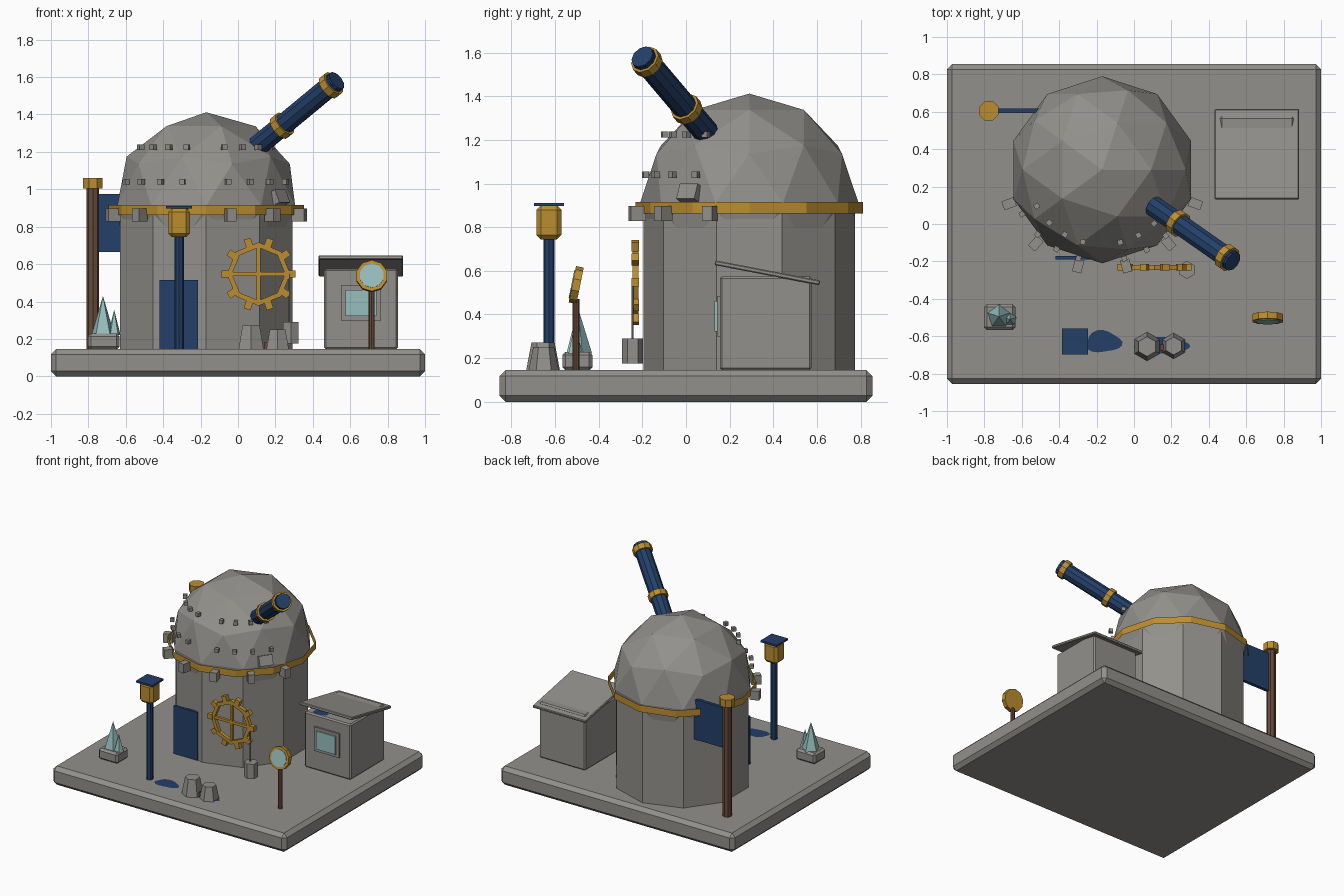
import bpy, bmesh, math
from mathutils import Vector, Matrix

if "Cube" in bpy.data.objects:
    bpy.data.objects.remove(bpy.data.objects["Cube"])

def mat(name, r, g, b):
    m = bpy.data.materials.new(name)
    m.diffuse_color = (r, g, b, 1)
    m.use_nodes = True
    m.node_tree.nodes["Principled BSDF"].inputs["Base Color"].default_value = m.diffuse_color
    return m

STONE = mat("stone grey", .29, .28, .26)
BLUE = mat("navy blue", .017, .05, .14)
GOLD = mat("brass", .50, .27, .03)
GLASS = mat("pale teal", .31, .52, .52)
WOOD = mat("brown wood", .14, .07, .04)

def finish(name, bm, m, matrix):
    me = bpy.data.meshes.new(name)
    bm.transform(matrix)
    bmesh.ops.recalc_face_normals(bm, faces=bm.faces)
    bm.to_mesh(me)
    bm.free()
    me.materials.append(m)
    ob = bpy.data.objects.new(name, me)
    bpy.context.collection.objects.link(ob)
    return ob

def box(name, m, loc, size, rot=None, bevel=0):
    bm = bmesh.new()
    bmesh.ops.create_cube(bm, size=1)
    bm.transform(Matrix.Diagonal((*size, 1)))
    if bevel:
        bmesh.ops.bevel(bm, geom=bm.edges[:], offset=bevel, segments=1, affect='EDGES')
    return finish(name, bm, m, Matrix.Translation(loc) @ (rot or Matrix()))

def tube(name, m, a, b, r1, r2=None, n=8, spin=0, caps=True):
    """Straight prism or cone from point a to point b."""
    a, b = Vector(a), Vector(b)
    bm = bmesh.new()
    bmesh.ops.create_cone(bm, cap_ends=caps, segments=n, radius1=r1,
                          radius2=r1 if r2 is None else r2, depth=(b - a).length)
    q = (b - a).to_track_quat('Z', 'Y').to_matrix().to_4x4()
    if abs((b - a).normalized().z) > .999:
        q = Matrix()
    return finish(name, bm, m, Matrix.Translation((a + b) / 2) @ q @ Matrix.Rotation(spin, 4, 'Z'))

def rz(a): return Matrix.Rotation(a, 4, 'Z')
def rx(a): return Matrix.Rotation(a, 4, 'X')

CX, CY, G = -.17, .29, .145      # tower centre and ground level

def around(deg, r, z):
    a = math.radians(deg)
    return (CX + r * math.cos(a), CY + r * math.sin(a), z)

# Base, tower and dome
box("base_slab", STONE, (0, 0, G / 2), (2, 1.71, G), bevel=.028)
# decagon with a corner pointing to the front
bm = bmesh.new()
ring = [bm.verts.new(around(-90 + 36 * i, .485, G - .01)) for i in range(10)]
f = bm.faces.new(ring)
top = bmesh.ops.extrude_face_region(bm, geom=[f])["geom"]
bmesh.ops.translate(bm, vec=(0, 0, .76), verts=[v for v in top if isinstance(v, bmesh.types.BMVert)])
finish("tower", bm, STONE, Matrix())
bm = bmesh.new()
bmesh.ops.create_icosphere(bm, subdivisions=2, radius=.5)
finish("dome", bm, STONE, Matrix.Translation((CX, CY, .912)))

# Open brass band, brackets and rivets
bm = bmesh.new()
lo = [bm.verts.new(around(30 * i, .522, .862)) for i in range(12)]
hi = [bm.verts.new(around(30 * i, .522, .915)) for i in range(12)]
for i in range(12):
    j = (i + 1) % 12
    bm.faces.new((lo[i], lo[j], hi[j], hi[i]))
finish("dome_band", bm, GOLD, Matrix())
for i in range(6):
    d = 200 + 28 * i
    box("band_bracket", STONE, around(d, .53, .863), (.07, .05, .07), rz(math.radians(d)))
for z, r in ((1.225, .40), (1.04, .49)):
    for d in (209, 225, 240, 255, 284, 299, 314, 330):
        box("dome_rivet", STONE, around(d, r, z), (.028,) * 3, rz(math.radians(d)))
box("dome_vent", STONE, around(325, .475, .955), (.05, .10, .075),
    rz(math.radians(325)) @ Matrix.Rotation(-.4, 4, 'Y'))

# Telescope
S, E = Vector((.105, .095, 1.232)), Vector((.52, -.195, 1.575))
def along(t): return S.lerp(E, t)
tube("telescope_tube", BLUE, S, E, .058, n=10)
for t in (.28, .91):
    tube("telescope_ring", GOLD, along(t), along(t + .07), .071, n=10)
tube("telescope_lens_cap", BLUE, along(.97), along(1.02), .056, n=10)

# Door
box("door", BLUE, (-.317, -.18, .33), (.205, .02, .37))

# Gear wheel with spokes and teeth
W = Vector((.11, -.232, .547))
bm = bmesh.new()
loops = []
for i in range(8):
    a = math.radians(45 * i)
    loops.append([bm.verts.new((r * math.cos(a), y, r * math.sin(a)))
                  for r, y in ((.142, -.014), (.17, -.014), (.17, .014), (.142, .014))])
for i in range(8):
    p, q = loops[i], loops[(i + 1) % 8]
    for k in range(4):
        bm.faces.new((p[k], p[(k + 1) % 4], q[(k + 1) % 4], q[k]))
finish("gear_rim", bm, GOLD, Matrix.Translation(W))
for size in ((.31, .02, .02), (.02, .02, .31)):
    box("gear_spoke", GOLD, W, size)
for i in range(10):
    a = math.radians(36 * i)
    box("gear_tooth", GOLD, W + .177 * Vector((math.cos(a), 0, math.sin(a))),
        (.042, .034, .038), Matrix.Rotation(-a, 4, 'Y'))
tube("weight_cord", STONE, (.275, -.245, .28), (.275, -.245, .55), .005, n=6)
tube("hanging_weight", STONE, (.283, -.245, .175), (.283, -.245, .29), .048, n=6)

# Lamp post
LX, LY = -.315, -.628
tube("lamp_post", BLUE, (LX, LY, G), (LX, LY, .76), .025)
box("lantern", GOLD, (LX, LY, .822), (.115, .115, .155), bevel=.02)
box("lantern_roof", BLUE, (LX, LY, .904), (.138, .138, .014))

# Flat blue patches on the ground and shed
def patch(name, x, y, z, rx_, ry_, wob):
    bm = bmesh.new()
    vs = []
    for i in range(20):
        a = math.tau * i / 20
        k = 1 + wob * math.cos(3 * a + .8)
        vs.append(bm.verts.new((x + rx_ * k * math.cos(a), y + ry_ * k * math.sin(a), z)))
    bm.faces.new(vs)
    finish(name, bm, BLUE, Matrix())
patch("ground_patch_lamp", -.165, -.63, G + .003, .095, .058, .12)
patch("ground_patch_pots", .145, -.65, G + .003, .15, .045, .05)
patch("shed_patch", .57, .2, .578, .06, .04, .1)

# Tapered stone pots
tube("large_pot", STONE, (.07, -.655, G), (.07, -.655, .272), .077, .053, n=6)
tube("small_pot", STONE, (.212, -.652, G), (.212, -.652, .25), .069, .048, n=6)
box("pot_wedge", WOOD, (.165, -.66, .163), (.05, .03, .036))

# Crystal planter
box("crystal_planter", STONE, (-.718, -.498, .186), (.168, .138, .085), bevel=.015)
tube("large_crystal", GLASS, (-.722, -.495, .22), (-.722, -.495, .43), .065, 0, n=5)
tube("small_crystal", GLASS, (-.662, -.51, .22), (-.662, -.51, .355), .036, 0, n=5)

# Banner pole
tube("banner_pole", WOOD, (-.776, .605, G), (-.776, .605, 1.01), .034)
tube("pole_cap", GOLD, (-.776, .605, 1.003), (-.776, .605, 1.06), .056, spin=math.pi / 8)
box("banner", BLUE, (-.61, .605, .82), (.30, .025, .31))

# Shed with sloping roof and window
box("shed_body", STONE, (.657, .365, .36), (.395, .42, .43), bevel=.01)
box("shed_roof", STONE, (.657, .373, .591), (.452, .49, .022), rx(-.19), bevel=.005)
box("window_frame", STONE, (.657, .15, .392), (.215, .018, .185))
box("window_pane", GLASS, (.657, .141, .392), (.165, .02, .14))

# Round mirror on a stick
tube("mirror_post", WOOD, (.715, -.503, G), (.715, -.503, .47), .016)
C = Vector((.715, -.503, .535))
n = Vector((0, -math.cos(.2), math.sin(.2)))
tube("mirror_rim", GOLD, C - n * .018, C + n * .018, .085, n=10)
tube("mirror_glass", GLASS, C, C + n * .022, .066, n=10)
